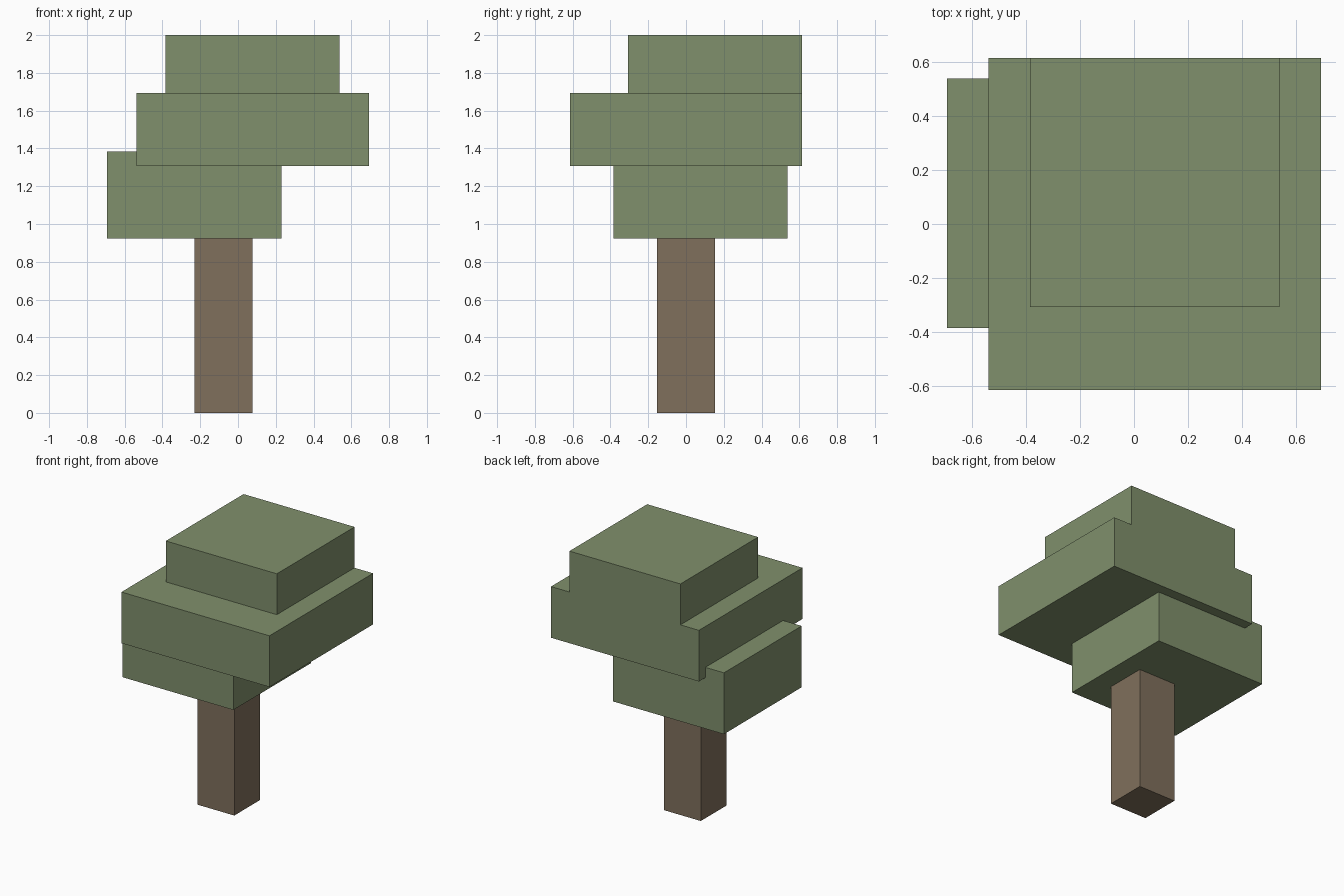
import bpy
from mathutils import Vector

cube = bpy.data.objects.get("Cube")
if cube:
    bpy.data.objects.remove(cube, do_unlink=True)


def make_material(name, color):
    mat = bpy.data.materials.new(name)
    mat.use_nodes = True
    mat.diffuse_color = color
    mat.node_tree.nodes["Principled BSDF"].inputs["Base Color"].default_value = color
    return mat


def block(name, low, high, mat):
    """Box between two opposite corners, given in grid units."""
    low, high = Vector(low) * UNIT, Vector(high) * UNIT
    bpy.ops.mesh.primitive_cube_add(size=1)
    obj = bpy.context.object
    obj.name = obj.data.name = name
    for v in obj.data.vertices:
        v.co = (low + high) / 2 + v.co * (high - low)
    obj.data.materials.append(mat)
    return obj


UNIT = 2 / 26  # the tree is 26 grid units tall
leaf = make_material("leaf green", (0.216, 0.279, 0.150, 1))
bark = make_material("bark brown", (0.216, 0.162, 0.107, 1))

# Trunk
block("trunk", (-3, -2, 0), (1, 2, 12), bark)

# Stacked, offset foliage blocks
block("lower_foliage", (-9, -5, 12), (3, 7, 18), leaf)
block("middle_foliage", (-7, -8, 17), (9, 8, 22), leaf)
block("upper_foliage", (-5, -4, 22), (7, 8, 26), leaf)
